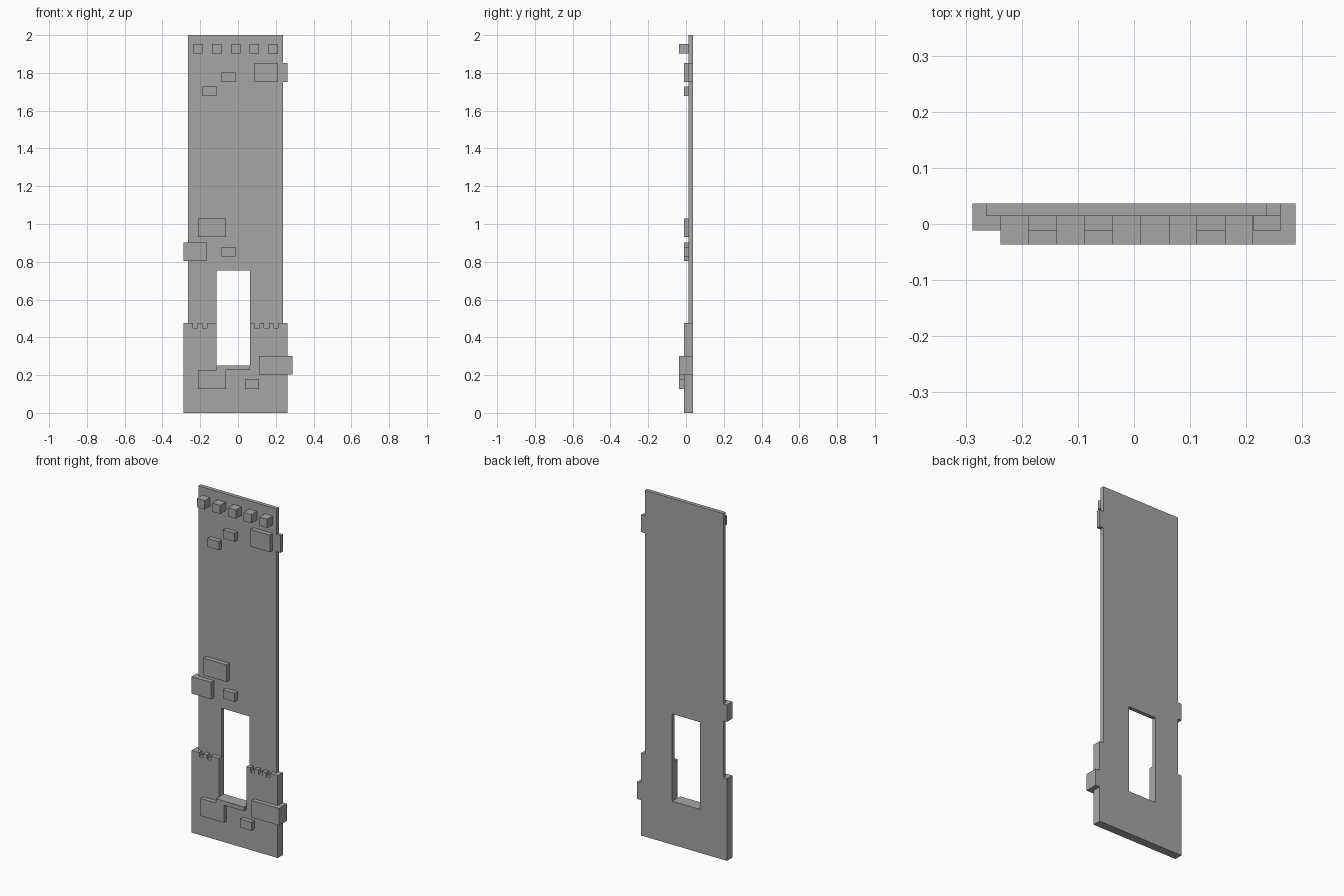
import bpy
import bmesh

cube = bpy.data.objects.get("Cube")
if cube:
    bpy.data.objects.remove(cube, do_unlink=True)

# Single stone grey
stone = bpy.data.materials.new("stone grey")
stone.use_nodes = True
GREY = (0.38, 0.38, 0.38, 1)
stone.diffuse_color = GREY
stone.node_tree.nodes["Principled BSDF"].inputs["Base Color"].default_value = GREY

# Depth layers, from the back of the wall to the furthest relief
BACK, WALL, STEP, RELIEF = 0.0366, 0.0142, -0.0116, -0.0366

# Shared widths and heights
WALL_L, WALL_R = -0.264, 0.237
BASE_L, BASE_R = -0.288, 0.262
WIN_L, WIN_R, WIN_LOW, WIN_TOP = -0.114, 0.063, 0.251, 0.755
BASE_TOP, NOTCH = 0.475, 0.025
SILL_LOW = 0.227


def slab(name, outline, front, back):
    """Extrude an (x, z) outline from the front depth to the back depth."""
    bm = bmesh.new()
    face = bm.faces.new([bm.verts.new((x, front, z)) for x, z in outline])
    grown = bmesh.ops.extrude_face_region(bm, geom=[face])["geom"]
    for v in grown:
        if isinstance(v, bmesh.types.BMVert):
            v.co.y = back
    bmesh.ops.recalc_face_normals(bm, faces=bm.faces)
    mesh = bpy.data.meshes.new(name)
    bm.to_mesh(mesh)
    bm.free()
    mesh.materials.append(stone)
    obj = bpy.data.objects.new(name, mesh)
    bpy.context.collection.objects.link(obj)
    return obj


def block(name, x0, x1, z0, z1, front, back):
    return slab(name, [(x0, z0), (x1, z0), (x1, z1), (x0, z1)], front, back)


def notched(x0, x1, notches):
    """Points along the top of the base, left to right, with square notches."""
    pts = [(x0, BASE_TOP)]
    for x in notches:
        low = BASE_TOP - NOTCH
        pts += [(x, BASE_TOP), (x, low), (x + NOTCH, low), (x + NOTCH, BASE_TOP)]
    return pts + [(x1, BASE_TOP)]


# Back wall, wider at the base, with a window cut through
wall = slab("wall", [
    (BASE_L, 0), (BASE_R, 0), (BASE_R, BASE_TOP), (WALL_R, BASE_TOP),
    (WALL_R, 2), (WALL_L, 2), (WALL_L, BASE_TOP), (BASE_L, BASE_TOP),
], WALL, BACK)
cutter = block("window_cutter", WIN_L, WIN_R, WIN_LOW, WIN_TOP, -0.1, 0.1)
cutter.hide_render = True
cut = wall.modifiers.new("window", "BOOLEAN")
cut.operation = "DIFFERENCE"
cut.solver = "EXACT"
cut.object = cutter
bpy.context.view_layer.objects.active = wall
bpy.ops.object.modifier_apply(modifier=cut.name)
bpy.data.objects.remove(cutter, do_unlink=True)

# Thick base in front of the wall, with a notched top either side of the window
left_top = notched(BASE_L, WIN_L, [-0.239, -0.189])
right_top = notched(WIN_R, BASE_R, [0.088, 0.138, 0.188])
slab("base", [(BASE_L, 0)] + left_top + [(WIN_L, WIN_LOW), (WIN_R, WIN_LOW)]
     + right_top + [(BASE_R, 0)], STEP, WALL)

# Window sill
block("window_sill", WIN_L, WIN_R, SILL_LOW, WIN_LOW, RELIEF, STEP)

# Stones on the base
block("base_stone_large", -0.213, -0.064, 0.126, SILL_LOW, RELIEF, STEP)
block("base_stone_small", 0.038, 0.112, 0.126, 0.176, RELIEF, STEP)
block("base_corner_stone", 0.112, BASE_R, 0.204, 0.302, RELIEF, STEP)
block("base_corner_return", BASE_R, 0.288, 0.204, 0.302, RELIEF, BACK)

# Stones on the wall
block("middle_stone_large", -0.213, -0.064, 0.93, 1.028, STEP, WALL)
block("middle_stone_small", -0.088, -0.013, 0.828, 0.878, STEP, WALL)
block("middle_corner_stone", WALL_L, -0.163, 0.803, 0.901, STEP, WALL)
block("middle_corner_return", BASE_L, WALL_L, 0.803, 0.901, STEP, BACK)
block("upper_stone_right", -0.088, -0.013, 1.753, 1.802, STEP, WALL)
block("upper_stone_left", -0.188, -0.114, 1.678, 1.727, STEP, WALL)
block("upper_stone_large", 0.087, 0.212, 1.753, 1.852, STEP, WALL)
block("upper_edge_stone", WALL_R, BASE_R, 1.753, 1.852, WALL, BACK)

# Row of projecting blocks under the top edge
for i in range(5):
    x = -0.238 + i * 0.1
    block(f"top_block_{i + 1}", x, x + 0.05, 1.903, 1.953, RELIEF, WALL)
